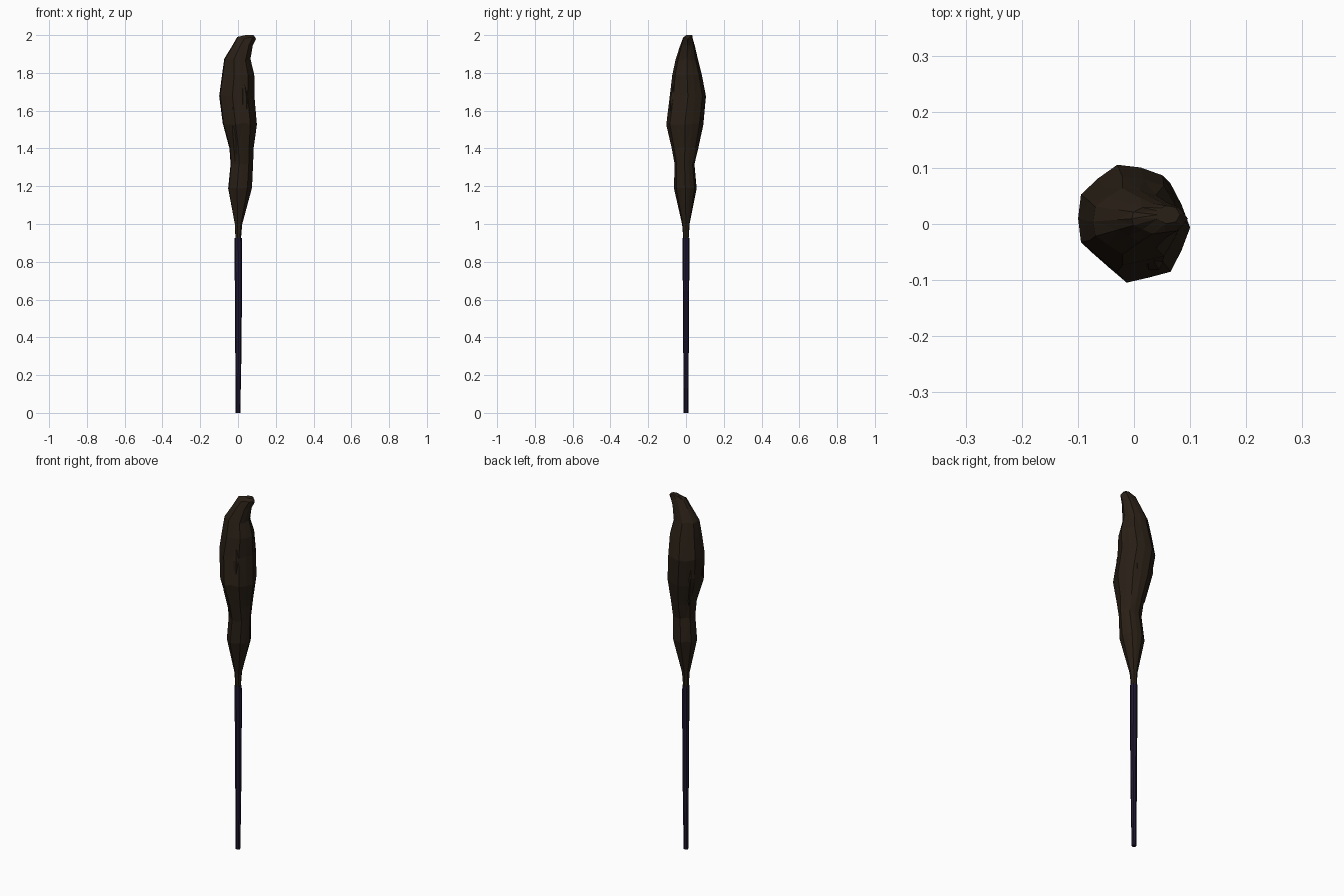
import bpy, bmesh, math, random

if "Cube" in bpy.data.objects:
    bpy.data.objects.remove(bpy.data.objects["Cube"])

random.seed(4)


def material(name, color):
    m = bpy.data.materials.new(name)
    m.diffuse_color = (*color, 1)
    m.use_nodes = True
    m.node_tree.nodes["Principled BSDF"].inputs["Base Color"].default_value = m.diffuse_color
    return m


def loft(name, rings, sides, mat, groove=0.0, jitter=0.0):
    """Skin rings given as (z, xmin, xmax, ymin, ymax)."""
    bm = bmesh.new()
    dents = [1 - (groove * random.uniform(0.4, 1) if i % 2 else 0) for i in range(sides)]
    loops = []
    for k, (z, x0, x1, y0, y1) in enumerate(rings):
        cx, cy, rx, ry = (x0 + x1) / 2, (y0 + y1) / 2, (x1 - x0) / 2, (y1 - y0) / 2
        loop = []
        for i in range(sides):
            a = 2 * math.pi * i / sides
            dz = random.uniform(-jitter, jitter) if 0 < k < len(rings) - 1 else 0
            loop.append(bm.verts.new((cx + rx * dents[i] * math.cos(a),
                                      cy + ry * dents[i] * math.sin(a), z + dz)))
        loops.append(loop)
    for lo, hi in zip(loops, loops[1:]):
        for i in range(sides):
            j = (i + 1) % sides
            bm.faces.new((lo[i], lo[j], hi[j], hi[i]))
    bm.faces.new(loops[0][::-1])
    bm.faces.new(loops[-1])
    bmesh.ops.triangulate(bm, faces=bm.faces[:])
    bmesh.ops.recalc_face_normals(bm, faces=bm.faces[:])
    me = bpy.data.meshes.new(name)
    bm.to_mesh(me)
    bm.free()
    me.materials.append(mat)
    ob = bpy.data.objects.new(name, me)
    bpy.context.collection.objects.link(ob)
    return ob


brown = material("dark_bristle", (0.022, 0.014, 0.008))
violet = material("dark_violet", (0.014, 0.009, 0.032))

# Handle: slim shaft, widening slightly upward
loft("handle", [(z, -r, r + s, -r, r) for z, r, s in
                [(0, .012, 0), (.24, .014, .003), (.52, .016, .004), (.82, .018, .003), (.925, .018, .002)]],
     8, violet)

# Bristle head: waisted bundle leaning over to a narrow crest
loft("bristle_head", [
    (0.90, -.013, .014, -.013, .013),
    (1.00, -.018, .022, -.021, .020),
    (1.19, -.055, .074, -.065, .058),
    (1.32, -.042, .080, -.062, .046),
    (1.40, -.048, .083, -.078, .066),
    (1.53, -.085, .100, -.107, .094),
    (1.68, -.104, .087, -.088, .108),
    (1.79, -.088, .086, -.075, .086),
    (1.87, -.076, .066, -.056, .065),
    (1.94, -.033, .078, -.033, .048),
    (1.985, -.006, .096, -.018, .037),
    (2.00, .040, .082, .000, .033)], 14, brown, groove=0.1, jitter=0.006)

# Overlapping strands lying against the bundle: (angle, radius, z low, z high, half width)
for n, (deg, rad, z0, z1, w) in enumerate([
        (-62, .075, 1.36, 1.80, .020), (-105, .078, 1.33, 1.74, .018),
        (145, .078, 1.40, 1.82, .020), (60, .076, 1.38, 1.80, .020), (200, .076, 1.42, 1.82, .018)]):
    a = math.radians(deg)
    rings = []
    for t, f, size in [(0, .62, .25), (.4, .98, 1), (.7, 1.0, .9), (1, .72, .2)]:
        x, y, s = rad * f * math.cos(a), rad * f * math.sin(a), w * size
        rings.append((z0 + (z1 - z0) * t, x - s, x + s, y - s, y + s))
    loft(f"bristle_strand_{n + 1}", rings, 6, brown)
